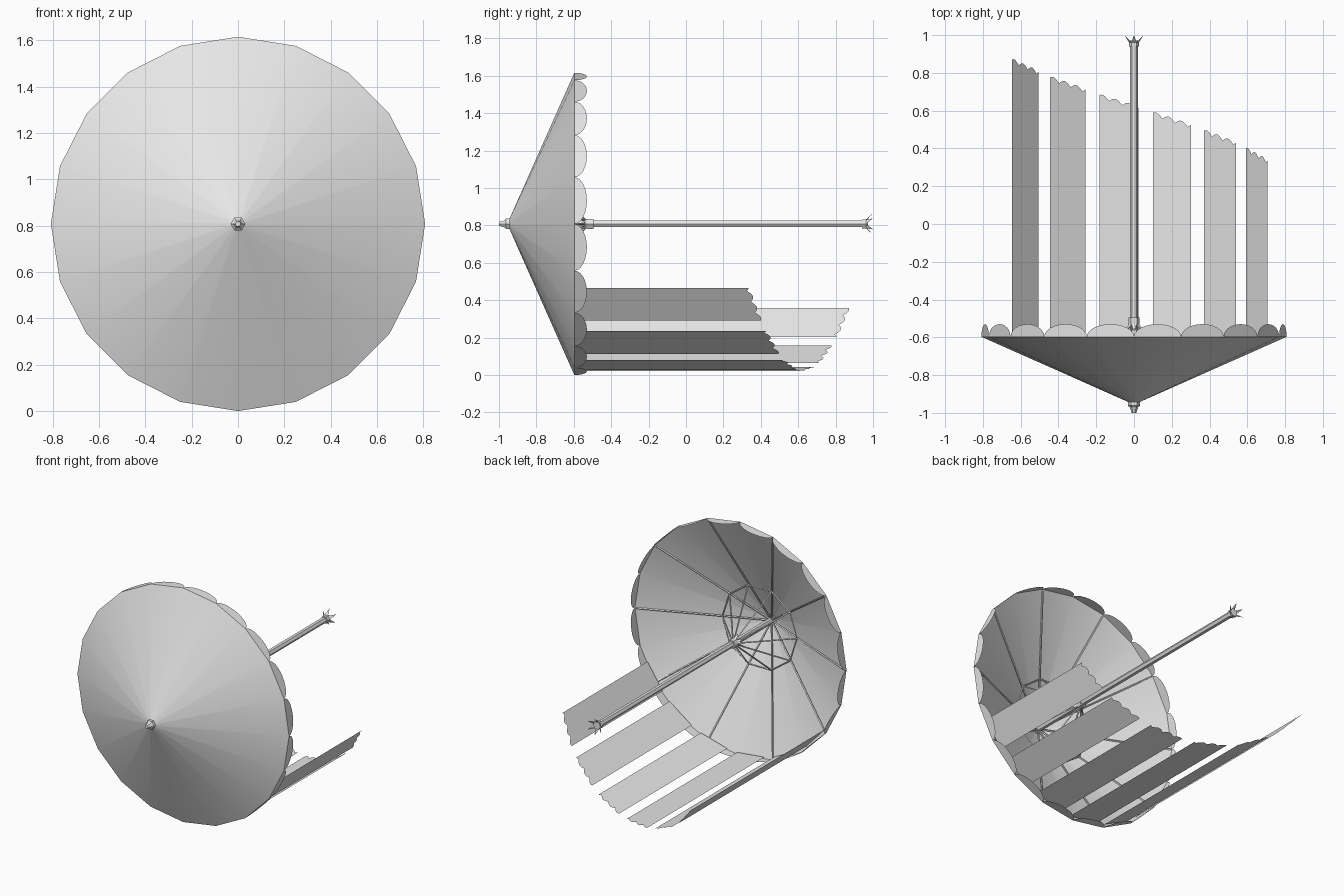
import bpy, bmesh, math
from mathutils import Vector

if "Cube" in bpy.data.objects:
    bpy.data.objects.remove(bpy.data.objects["Cube"], do_unlink=True)

AXIS_Z = 0.808      # height of the shaft axis
RIM_R = 0.808       # canopy rim radius
RIM_Y = -0.597
SIDES = 20
RIBS = 10

grey = bpy.data.materials.new("plain light grey")
grey.use_nodes = True
COLOUR = (0.8, 0.8, 0.8, 1)
grey.diffuse_color = COLOUR
grey.node_tree.nodes["Principled BSDF"].inputs["Base Color"].default_value = COLOUR


def polar(r, deg, y):
    """Point at a radius and angle round the shaft axis."""
    a = math.radians(deg)
    return Vector((r * math.cos(a), y, AXIS_Z + r * math.sin(a)))


def finish(bm, name, smooth=False):
    mesh = bpy.data.meshes.new(name)
    bm.to_mesh(mesh)
    bm.free()
    obj = bpy.data.objects.new(name, mesh)
    bpy.context.collection.objects.link(obj)
    mesh.materials.append(grey)
    if smooth:
        bpy.ops.object.select_all(action='DESELECT')
        obj.select_set(True)
        bpy.context.view_layer.objects.active = obj
        bpy.ops.object.shade_smooth_by_angle(angle=math.radians(35))
    return obj


def lathe(bm, profile, sides):
    """Sweep (radius, y) points round the shaft axis, y ascending."""
    step = 360 / sides
    rings = [[bm.verts.new(polar(r, i * step, y)) for i in range(sides)]
             for r, y in profile]
    for a, b in zip(rings, rings[1:]):
        for i in range(sides):
            j = (i + 1) % sides
            bm.faces.new((a[i], a[j], b[j], b[i]))
    return rings


def turned(name, profile, sides=6):
    bm = bmesh.new()
    rings = lathe(bm, profile, sides)
    bm.faces.new(rings[0])
    bm.faces.new(rings[-1])
    bmesh.ops.recalc_face_normals(bm, faces=bm.faces)
    return finish(bm, name)


def rod(bm, start, end, radius, sides=4):
    """Thin bar between two points."""
    d = end - start
    rot = d.to_track_quat('Z', 'Y').to_matrix().to_4x4()
    rot.translation = (start + end) / 2
    bmesh.ops.create_cone(bm, cap_ends=True, segments=sides, radius1=radius,
                          radius2=radius, depth=d.length, matrix=rot)


def crown(name, y_base, y_tip, r_base, r_tip):
    """Six flared pointed petals."""
    bm = bmesh.new()
    for k in range(6):
        a = bm.verts.new(polar(r_base, 60 * k, y_base))
        b = bm.verts.new(polar(r_base, 60 * k + 60, y_base))
        tip = bm.verts.new(polar(r_tip, 60 * k + 30, y_tip))
        inner = bm.verts.new(polar(r_base * 0.6, 60 * k + 30, y_base))
        for f in ((a, b, tip), (b, inner, tip), (inner, a, tip), (a, inner, b)):
            bm.faces.new(f)
    bmesh.ops.recalc_face_normals(bm, faces=bm.faces)
    finish(bm, name)


# Canopy cone
bm = bmesh.new()
lathe(bm, [(0.02, -0.947), (RIM_R, RIM_Y)], SIDES)
finish(bm, "canopy", smooth=True)

# Scalloped trim, one half ellipse per rim edge
bm = bmesh.new()
ARC = 12
for k in range(SIDES):
    p = polar(RIM_R, 18 * k, RIM_Y)
    q = polar(RIM_R, 18 * (k + 1), RIM_Y)
    loop = []
    for i in range(ARC + 1):
        t = math.pi * i / ARC
        v = p.lerp(q, (1 - math.cos(t)) / 2)
        v.y += 0.067 * math.sin(t)
        loop.append(bm.verts.new(v))
    bm.faces.new(loop)
finish(bm, "scalloped_trim")

# Hanging strips, each with a slanted end of three bumps
STEPS = 24
for k in range(6):
    mid = -137.5 + 20.8 * k
    far_y = 0.855 - 0.094 * k
    p = polar(0.787, mid - 7.6, 0)
    q = polar(0.787, mid + 7.6, 0)
    bm = bmesh.new()
    near, far = [], []
    for i in range(STEPS + 1):
        t = i / STEPS
        v = p.lerp(q, t)
        bump = 0.022 * abs(math.sin(math.pi * (3 * t + 0.25)))
        near.append(bm.verts.new((v.x, RIM_Y + 0.005, v.z)))
        far.append(bm.verts.new((v.x, far_y - 0.065 * t + bump, v.z)))
    bm.faces.new(near + far[::-1])
    finish(bm, f"hanging_strip_{k + 1}")

# Shaft, collars and front tip
turned("shaft", [(0.02, -0.945), (0.02, 0.96)])
turned("hub_collar", [(0.03, -0.533), (0.03, -0.495)])
turned("end_collar", [(0.027, 0.94), (0.027, 0.972)])
turned("front_tip", [(0.012, -1.0), (0.021, -0.972), (0.024, -0.968),
                     (0.032, -0.962), (0.032, -0.938)])
crown("end_crown", 0.962, 1.0, 0.027, 0.058)
crown("hub_crown", -0.53, -0.57, 0.027, 0.048)

# Ribs under the canopy, at every second rim corner
ribs, ring, struts = bmesh.new(), bmesh.new(), bmesh.new()
RING_R, RING_Y = 0.285, -0.805
for k in range(RIBS):
    a = 36 * k
    rod(ribs, polar(0.02, a, -0.925), polar(RIM_R - 0.012, a, RIM_Y + 0.002), 0.006)
    rod(ring, polar(RING_R, a, RING_Y), polar(RING_R, a + 36, RING_Y), 0.005)
    rod(struts, polar(0.02, a, -0.535), polar(RING_R, a, RING_Y), 0.005)
finish(ribs, "canopy_ribs")
finish(ring, "stretcher_ring")
finish(struts, "stretcher_struts")
